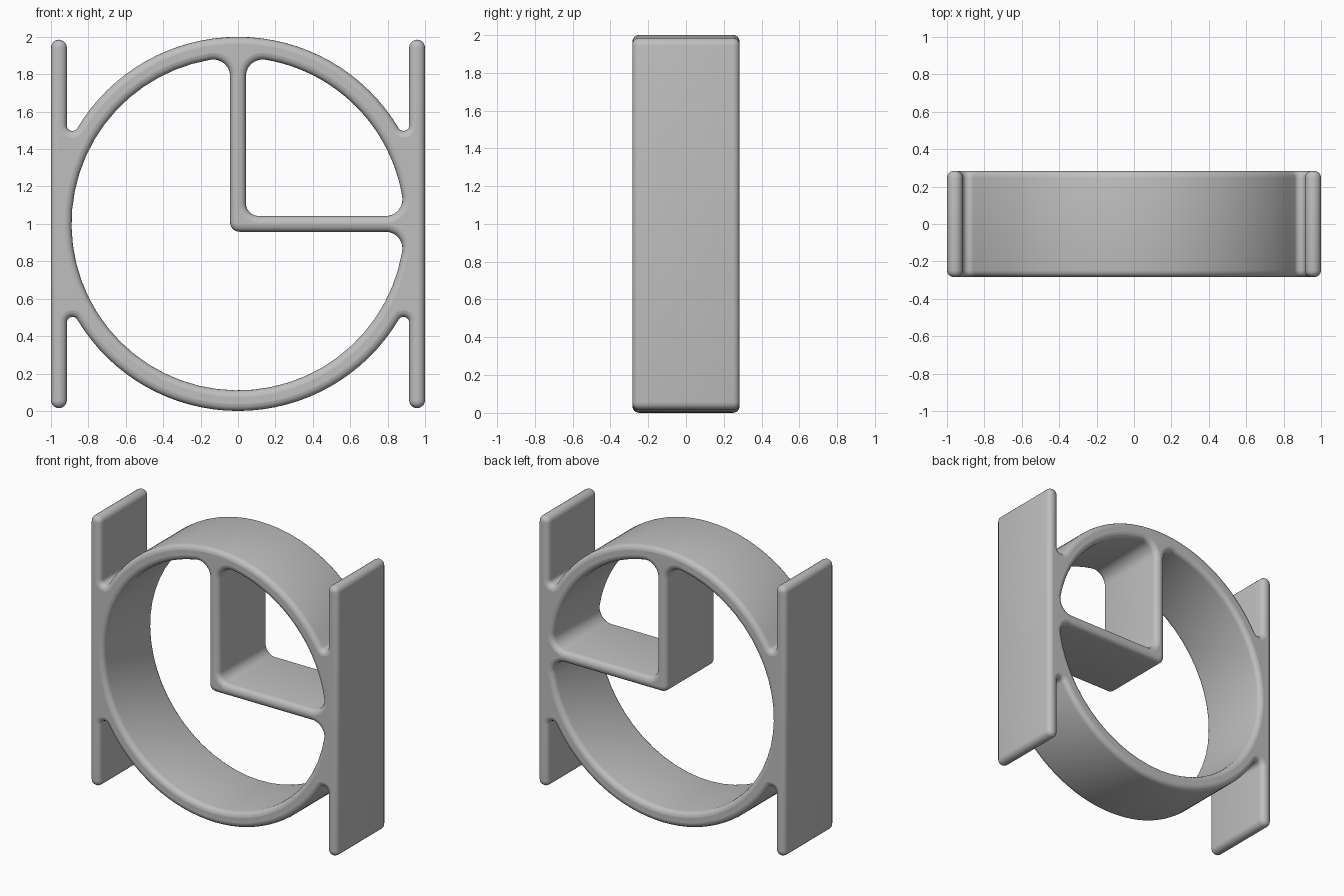
import bpy
from math import sin, cos, atan2, sqrt, radians, pi

cube = bpy.data.objects.get("Cube")
if cube:
    bpy.data.objects.remove(cube, do_unlink=True)

RING, INNER = 1.0, 0.89      # ring radii
PLATE_IN, TIP = 0.915, 0.0425  # side plate inner face, tip radius
HAND = 0.042                 # half thickness of the hands
EDGE, DEPTH = 0.036, 0.284   # edge rounding, half depth


def arc(cx, cz, r, a0, a1, n):
    """Points on an arc, angles in radians."""
    return [(cx + r * cos(a0 + (a1 - a0) * i / n),
             cz + r * sin(a0 + (a1 - a0) * i / n)) for i in range(n + 1)]


def mirrored(half, flip):
    """Close a half outline with its reflection."""
    return half + [flip(p) for p in reversed(half)][1:-1]


# Outer outline: ring quarter, notch fillet and plate tip, mirrored twice
r = 0.03
cx = PLATE_IN - r
cz = sqrt((RING + r) ** 2 - cx ** 2)
t = atan2(cz, cx)
quarter = arc(0, 0, RING, pi / 2, t, 16)
quarter += arc(cx, cz, r, t + pi, 2 * pi, 8)[1:]
quarter += arc(PLATE_IN + TIP, 0.985 - TIP, TIP, pi, 0, 10)
right_half = quarter + [(x, -z) for x, z in reversed(quarter)]
outer = mirrored(right_half, lambda p: (-p[0], p[1]))


def opening(side, start, corner_centre, corner_radius):
    """Opening inside the ring, symmetric about the diagonal of the hands."""
    r = 0.09
    cx = side * (HAND + r)
    cz = sqrt((INNER - r) ** 2 - cx ** 2)
    t = atan2(cz, cx)
    half = arc(0, 0, INNER, start, t, 20)
    half += arc(cx, cz, r, t, pi if side > 0 else 0, 10)[1:]
    half += arc(corner_centre, corner_centre, corner_radius, pi, 1.25 * pi, 5)
    return mirrored(half, lambda p: (p[1], p[0]))


small_opening = opening(1, pi / 4, HAND + 0.07, 0.07)
large_opening = opening(-1, 1.25 * pi, 0.05 - HAND, 0.05)

# Filled profile, extruded with rounded edges
curve = bpy.data.curves.new("frame_profile", "CURVE")
curve.dimensions = "2D"
curve.fill_mode = "BOTH"
curve.extrude = DEPTH - EDGE
curve.bevel_depth = EDGE
curve.bevel_resolution = 3
curve.offset = -EDGE
for loop in (outer, small_opening, large_opening):
    spline = curve.splines.new("POLY")
    spline.points.add(len(loop) - 1)
    for point, (x, z) in zip(spline.points, loop):
        point.co = (x, z, 0, 1)
    spline.use_cyclic_u = True

frame = bpy.data.objects.new("ring_frame_with_hands_and_side_plates", curve)
bpy.context.collection.objects.link(frame)
frame.rotation_euler.x = radians(90)
frame.location.z = 1

# Mesh with smooth shading
bpy.ops.object.select_all(action="DESELECT")
frame.select_set(True)
bpy.context.view_layer.objects.active = frame
bpy.ops.object.convert(target="MESH")
bpy.ops.object.transform_apply(location=True, rotation=True, scale=True)
bpy.ops.object.shade_smooth_by_angle(angle=radians(40))

# Plain grey
GREY = (0.52, 0.52, 0.52, 1)
mat = bpy.data.materials.new("light_grey")
mat.use_nodes = True
mat.diffuse_color = GREY
mat.node_tree.nodes["Principled BSDF"].inputs["Base Color"].default_value = GREY
frame.data.materials.clear()
frame.data.materials.append(mat)
